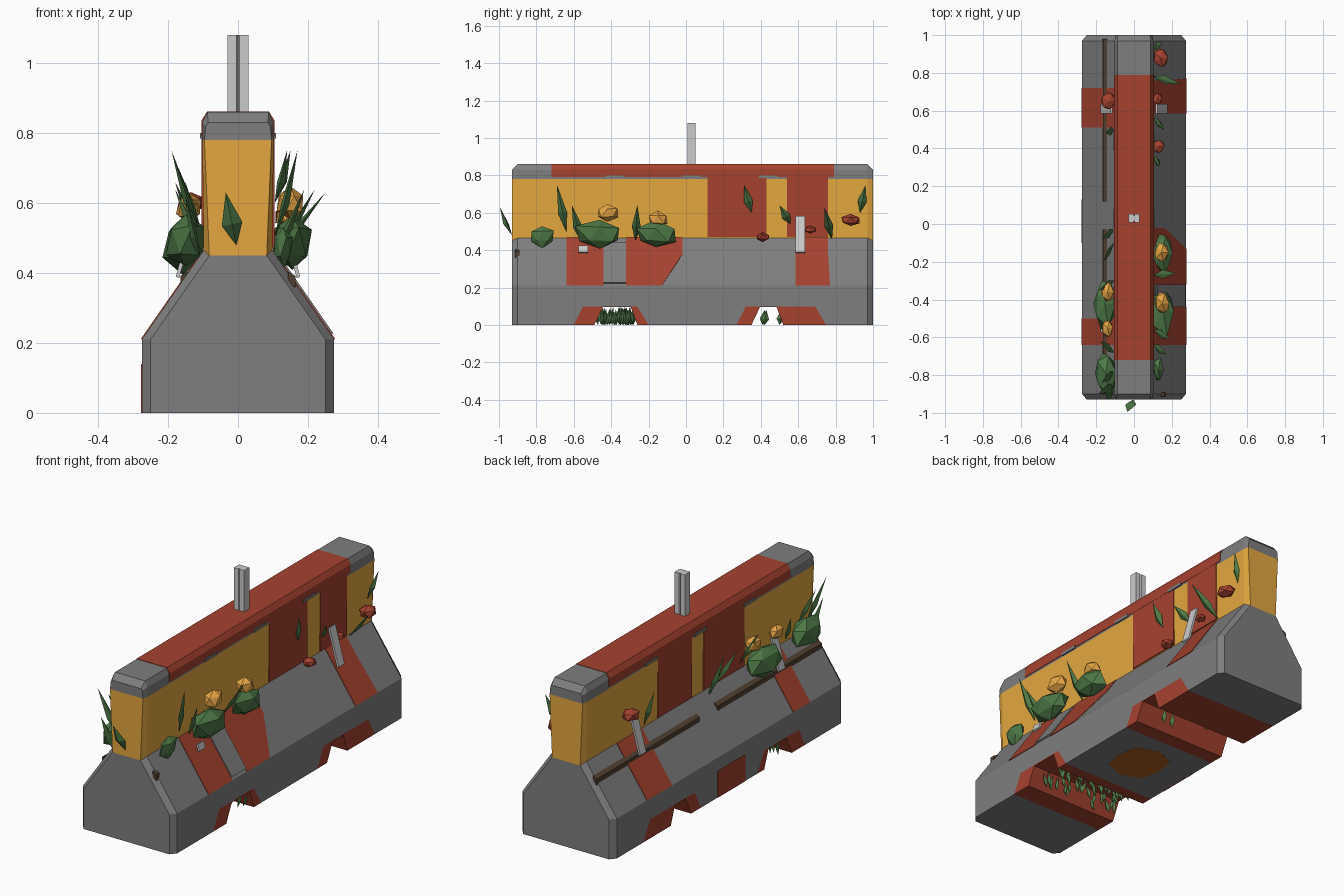
import bpy, bmesh, math, random
from mathutils import Vector

if "Cube" in bpy.data.objects:
    bpy.data.objects.remove(bpy.data.objects["Cube"])

random.seed(4)

def mat(name, r, g, b):
    m = bpy.data.materials.new(name)
    m.diffuse_color = (r, g, b, 1)
    m.use_nodes = True
    m.node_tree.nodes["Principled BSDF"].inputs["Base Color"].default_value = m.diffuse_color
    return m

GREY = mat("concrete_grey", .21, .21, .21)
YEL = mat("paint_yellow", .78, .39, .05)
RED = mat("paint_red", .38, .054, .028)
GREEN = mat("leaf_green", .075, .19, .062)
STEEL = mat("steel_grey", .60, .60, .60)
BROWN = mat("rust_brown", .08, .05, .03)
RUST = mat("rust_orange", .42, .12, .012)
BLOOM = mat("bloom_yellow", .80, .38, .06)

def finish(name, bm, *mats):
    bmesh.ops.recalc_face_normals(bm, faces=bm.faces)
    me = bpy.data.meshes.new(name)
    bm.to_mesh(me)
    bm.free()
    for m in mats:
        me.materials.append(m)
    ob = bpy.data.objects.new(name, me)
    bpy.context.collection.objects.link(ob)
    return ob

def prism(name, pts, vec, m):
    """Polygon pushed along a vector."""
    bm = bmesh.new()
    v = Vector(vec)
    a = [bm.verts.new(p) for p in pts]
    b = [bm.verts.new(Vector(p) + v) for p in pts]
    bm.faces.new(a)
    bm.faces.new(b[::-1])
    for i in range(len(a)):
        j = (i + 1) % len(a)
        bm.faces.new((a[i], b[i], b[j], a[j]))
    return finish(name, bm, m)

def box(name, x0, x1, y0, y1, z0, z1, m):
    return prism(name, [(x0, y0, z0), (x1, y0, z0), (x1, y1, z0), (x0, y1, z0)], (0, 0, z1 - z0), m)

# Barrier body: half profile swept along y with chamfered ends
full = [(.275, 0), (.275, .21), (.098, .465), (.102, .78), (.102, .83), (.088, .86)]
inset = [(.25, 0), (.25, .21), (.082, .45), (.096, .78), (.092, .82), (.085, .83)]
bm = bmesh.new()
rings = []
for y, prof in ((-.93, inset), (-.90, full), (.97, full), (1.0, inset)):
    rings.append([bm.verts.new((x, y, z)) for x, z in prof] +
                 [bm.verts.new((-x, y, z)) for x, z in prof[::-1]])
n = len(rings[0])
for a, b in zip(rings, rings[1:]):
    for i in range(n):
        j = (i + 1) % n
        bm.faces.new((a[i], a[j], b[j], b[i]))
for r in (rings[0], rings[-1]):
    for i in range(len(full) - 1):
        bm.faces.new((r[i], r[i + 1], r[n - 2 - i], r[n - 1 - i]))
for f in bm.faces:
    zs = [v.co.z for v in f.verts]
    f.material_index = 1 if min(zs) > .44 and max(zs) < .79 else 0
body = finish("barrier_body", bm, GREY, YEL)

# Drainage slots with red surrounds
for k, (o0, o1, i0, i1) in enumerate(((-.60, -.20, -.49, -.26), (.27, .75, .35, .52))):
    top0, top1 = o0 + .05, o1 - .06
    cut = prism("slot_cutter", [(-.4, o0 - .025, -.05), (-.4, o1 + .03, -.05), (-.4, top1, .1), (-.4, top0, .1)],
                (.8, 0, 0), GREY)
    mod = body.modifiers.new("slot", "BOOLEAN")
    mod.operation, mod.solver, mod.object = "DIFFERENCE", "EXACT", cut
    bpy.context.view_layer.objects.active = body
    bpy.ops.object.modifier_apply(modifier=mod.name)
    bpy.data.objects.remove(cut)
    prism(f"slot_surround_{k}", [(-.275, o0, 0), (-.275, i0, 0), (-.275, i0 + .045, .095), (-.275, i1 - .035, .095),
                                 (-.275, i1, 0), (-.275, o1, 0), (-.275, top1, .1), (-.275, top0, .1)],
          (.55, 0, 0), RED)

# Red cap along the top
prism("top_cap", [(-.105, -.72, .79), (.105, -.72, .79), (.105, -.72, .835), (.088, -.72, .862),
                  (-.088, -.72, .862), (-.105, -.72, .835)], (0, 1.51, 0), RED)
for y in (-.38, .03, .44):
    for s in (-1, 1):
        box("cap_clip", s * .1, s * .109, y - .05, y + .05, .785, .8, GREY)

# Painted plates on the slope: t runs from 0 (bottom) to 1 (top)
def slope_plate(name, s, pts, m, thick=.003):
    prism(name, [(s * (.275 - .177 * t), y, .21 + .255 * t) for y, t in pts],
          (s * .82 * thick, 0, .57 * thick), m)

for s, y0, y1, y2 in ((1, -.64, -.44, -.44), (1, -.32, -.02, -.13), (1, .585, .76, .77),
                      (-1, .51, .72, .72), (-1, -.64, -.50, -.50)):
    slope_plate("slope_paint", s, [(y0, 0), (y2, 0), (y1, .65), (y1, 1), (y0, 1)], RED)
slope_plate("slope_patch", 1, [(-.44, .05), (-.32, .05), (-.32, .9), (-.44, .9)], GREY, .008)
# Faded paint low on the left wall
box("lower_paint", -.27, -.277, -.10, .13, .0, .14, RED)

# Red paint panels on the upper wall
for s, y0, y1 in ((1, .115, .43), (1, .54, .76), (-1, .10, .38), (-1, -.34, 0)):
    box("wall_paint", s * .096, s * .104, y0, y1, .47, .79, RED)

# Rust patch beneath, rusty rods on the slope
prism("underside_rust", [(.13 * math.cos(a * .785) * (1 + .2 * (a % 2)), .04 + .15 * math.sin(a * .785), -.001)
                         for a in range(8)], (0, 0, .002), RUST)
for s, y0, y1 in ((-1, .12, .98), (-1, -.90, -.03), (1, -.915, -.89)):
    prism("rusty_rod", [(s * .145, y0, .36), (s * .166, y0, .36), (s * .164, y0, .392), (s * .142, y0, .404)],
          (0, y1 - y0, 0), BROWN)

# Steel post and leaning reflector strips
h = [(.03, .022), (.03, -.022), (.004, -.022), (0, -.012), (-.004, -.022),
     (-.03, -.022), (-.03, .022), (-.004, .022), (0, .012), (.004, .022)]
prism("steel_post", [(x, y + .03, .85) for x, y in h], (0, 0, .23), STEEL)
for s, y, top in ((1, .61, .58), (-1, .61, .58), (-1, -.55, .55), (1, -.55, .42)):
    x = .168 - .053 * (top - .385) / .195
    prism("reflector", [(s * .168, y - .025, .385), (s * .168, y + .025, .385),
                        (s * x, y + .025, top), (s * x, y - .025, top)], (s * .01, 0, .004), STEEL)

# Bushes and blooms: lumpy low-poly balls
def lump(name, c, r, m, jit=.2):
    bm = bmesh.new()
    bmesh.ops.create_icosphere(bm, subdivisions=1, radius=1)
    for v in bm.verts:
        k = 1 + random.uniform(-jit, jit)
        v.co = Vector(c) + Vector((v.co.x * r[0], v.co.y * r[1], v.co.z * r[2])) * k
    finish(name, bm, m)

for x, y, z, rx, ry, rz in ((.155, -.46, .485, .062, .135, .085), (.15, -.16, .48, .055, .11, .072),
                            (.13, -.77, .475, .03, .065, .058), (-.155, -.42, .485, .06, .14, .08),
                            (-.15, -.79, .49, .062, .125, .085)):
    lump("bush", (x, y, z), (rx, ry, rz), GREEN)
for x, y, z, r in ((.15, -.42, .60, .062), (.145, -.15, .565, .055), (-.14, -.36, .59, .055), (-.14, -.55, .58, .05)):
    lump("yellow_bloom", (x, y, z), (r * .7, r, r * .8), BLOOM, .12)
for x, y, z, r in ((.13, .41, .47, .04), (.125, .665, .51, .034), (.14, .88, .56, .052), (-.135, .65, .60, .05)):
    lump("red_bloom", (x, y, z), (r * .8, r, r * .62), RED, .12)

# Pointed leaves, all in one mesh
leaves = bmesh.new()

def blade(base, tip, w, side):
    b, t, sd = Vector(base), Vector(tip), Vector(side)
    mid = b.lerp(t, .4)
    across = (t - b).cross(sd).normalized() * w
    v = [leaves.verts.new(p) for p in (b, mid + across, t, mid - across, mid + sd * w * .7, mid - sd * w * .3)]
    for i in range(4):
        j = (i + 1) % 4
        leaves.faces.new((v[i], v[j], v[4]))
        leaves.faces.new((v[j], v[i], v[5]))

# side, base y, base z, tip x, tip y, tip z
for s, y, z, tx, ty, tz in (
        (1, -.64, .5, .17, -.69, .75), (1, -.56, .45, .19, -.61, .64), (1, -.27, .45, .22, -.26, .64),
        (1, .35, .6, .14, .31, .75), (1, .56, .54, .16, .50, .64), (1, .78, .46, .25, .74, .63),
        (1, .93, .6, .15, .96, .75), (-1, .5, .48, .15, .48, .66), (-1, -.03, .42, .17, -.08, .64),
        (-1, -.1, .47, .16, -.2, .62), (-1, -.3, .5, .18, -.35, .66), (-1, -.85, .5, .19, -.90, .75),
        (-1, -.78, .52, .17, -.84, .70), (-1, -.68, .48, .18, -.62, .64), (-1, -.88, .43, .15, -.93, .62)):
    blade((s * .105, y, z), (s * tx, ty, tz), .024, (s, 0, 0))
blade((-.005, -.93, .48), (-.035, -.995, .63), .03, (0, -1, 0))

# Grass inside the slots
for i in range(46):
    x, y = random.uniform(-.24, .24), random.uniform(-.47, -.28)
    blade((x, y, 0), (x + random.uniform(-.03, .03), y + random.uniform(-.02, .02), random.uniform(.07, .098)),
          .014, (1, 0, 0))
for x, y in ((.1, .41), (-.05, .5), (.16, .42)):
    blade((x, y, 0), (x, y + .01, .08), .02, (1, 0, 0))
finish("leaf_blades", leaves, GREEN)
